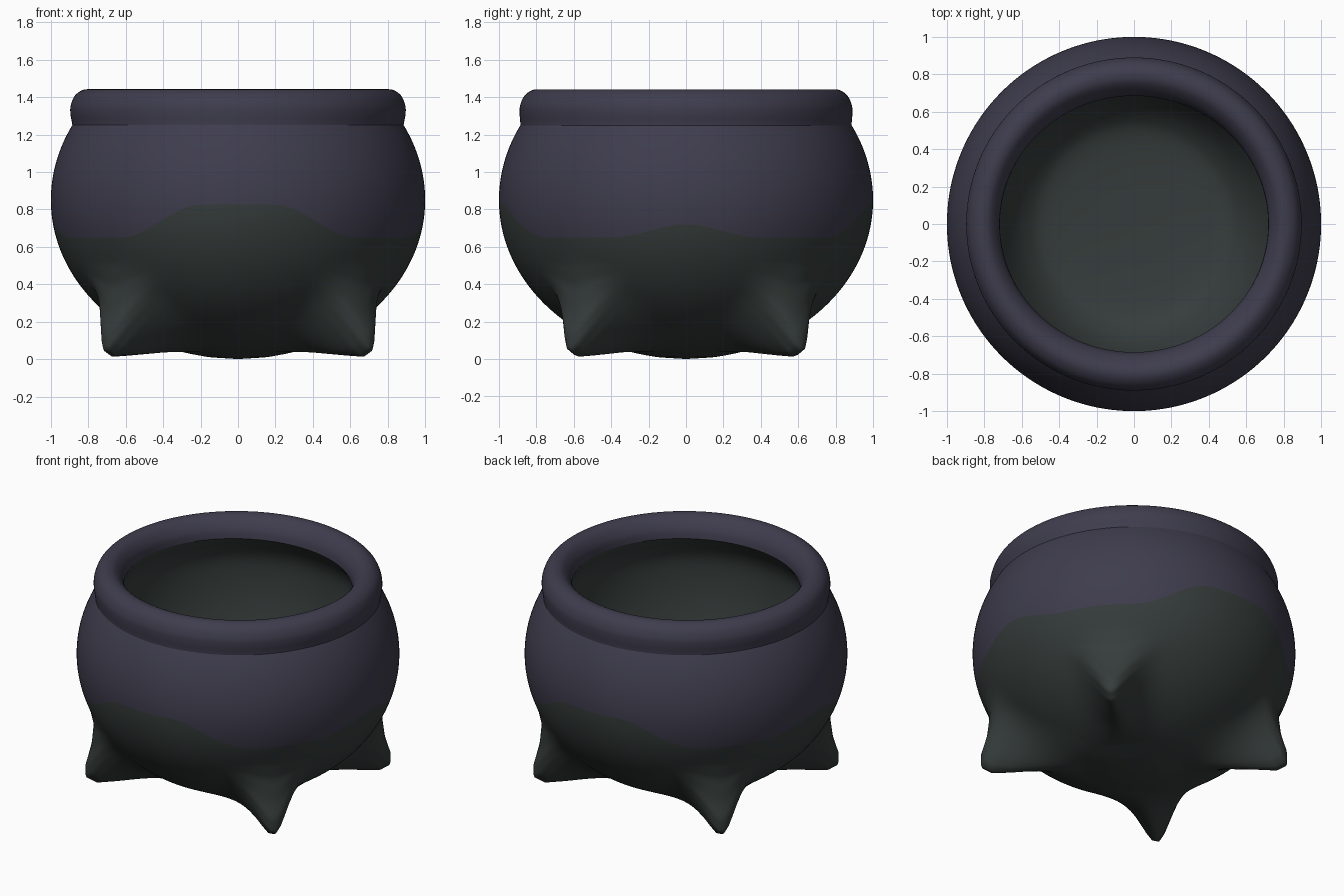
import bpy, bmesh, math

if "Cube" in bpy.data.objects:
    bpy.data.objects.remove(bpy.data.objects["Cube"])

SEG = 160


def material(name, rgb):
    m = bpy.data.materials.new(name)
    m.diffuse_color = (*rgb, 1)
    m.use_nodes = True
    m.node_tree.nodes["Principled BSDF"].inputs["Base Color"].default_value = m.diffuse_color
    return m


purple = material("dusky purple iron", (0.049, 0.046, 0.074))
green = material("sooty green", (0.036, 0.046, 0.044))


def smooth(t):
    t = max(0.0, min(1.0, t))
    return t * t * (3 - 2 * t)


def surface(name, point, rings, mat):
    """Closed ring grid; point(theta, t) gives x, y, z for t in 0..1."""
    bm = bmesh.new()
    rows = [[bm.verts.new(point(2 * math.pi * i / SEG, j / rings)) for i in range(SEG)]
            for j in range(rings + 1)]
    for a, b in zip(rows, rows[1:]):
        for i in range(SEG):
            k = (i + 1) % SEG
            bm.faces.new((a[i], a[k], b[k], b[i]))
    bmesh.ops.remove_doubles(bm, verts=bm.verts, dist=0.0002)
    for f in bm.faces:
        f.smooth = True
    me = bpy.data.meshes.new(name)
    bm.to_mesh(me)
    bm.free()
    me.materials.append(mat)
    ob = bpy.data.objects.new(name, me)
    bpy.context.collection.objects.link(ob)
    return ob


def spline(pts, t):
    """Catmull-Rom through a short profile."""
    n = len(pts) - 1
    i = min(int(t * n), n - 1)
    u = t * n - i
    p0, p1, p2, p3 = (pts[max(0, min(n, i + d))] for d in (-1, 0, 1, 2))
    return [0.5 * (2 * b + (c - a) * u + (2 * a - 5 * b + 4 * c - d) * u * u
                   + (3 * b - a - 3 * c + d) * u ** 3) for a, b, c, d in zip(p0, p1, p2, p3)]


def belly(phi):
    c = math.cos(math.radians(phi))
    return math.sin(math.radians(phi)), 0.85 - (0.85 if phi < 90 else 0.86) * c


# Profile through the middle of a foot: belly angle, radius, height
FOOT = [(0, 0, 0), (9, .156, .011), (18, .31, .04), (30, .52, .036), (42, .76, .018),
        (49, .885, .01), (53, .95, .045), (56, .95, .13), (59, .915, .24),
        (63, .895, .39), (67, .92, .505), (72, .951, .587)]
FOOT_ANGLE = math.radians(41.2)


def foot_profile(phi):
    for a, b in zip(FOOT, FOOT[1:]):
        if phi <= b[0]:
            u = (phi - a[0]) / (b[0] - a[0])
            return a[1] + (b[1] - a[1]) * u, a[2] + (b[2] - a[2]) * u
    return belly(phi)


def body_point(theta, phi):
    """Round belly with four feet drawn out of its underside."""
    r, z = belly(phi)
    fr, fz = foot_profile(phi)
    x, y = abs(math.cos(theta)), abs(math.sin(theta))
    v = fr * abs(math.sin(math.atan2(y, x) - FOOT_ANGLE))
    v = math.sqrt(v * v + 0.0025) - 0.05
    w = max(0.0, 1 - v / 0.34) ** 2.6
    r, z = r + (fr - r) * w, z + (fz - z) * w
    return r * math.cos(theta), r * math.sin(theta), z


def border(theta):
    """Belly angle of the wavy colour border."""
    x, y = abs(math.cos(theta)), abs(math.sin(theta))
    z = 0.65 + 0.175 * smooth((0.64 - x) / 0.44) + 0.07 * smooth((0.4 - y) / 0.4)
    return math.degrees(math.acos((0.85 - z) / 0.85))


TOP = 117.7
# Lower belly with feet, and upper belly
surface("lower_belly_and_feet",
        lambda th, t: body_point(th, border(th) * t), 90, green)
surface("upper_belly",
        lambda th, t: body_point(th, border(th) + (TOP - border(th)) * t), 30, purple)


def lathe(name, pts, rings, mat):
    """Profile of radius, height and depth factor along y."""
    def point(th, t):
        r, z, k = spline(pts, t)
        return r * math.cos(th), r * k * math.sin(th), z
    return surface(name, point, rings, mat)


# Rolled rim, slightly narrower front to back
lathe("rim", [(.8854, 1.2498, 1), (.888, 1.268, .998), (.896, 1.315, .993), (.893, 1.36, .992),
              (.87, 1.41, .99), (.825, 1.44, .988), (.78, 1.436, .983), (.745, 1.405, .975),
              (.722, 1.36, .965), (.717, 1.31, .955)], 45, purple)
# Hollow inside
lathe("inner_bowl", [(.717, 1.31, .955), (.74, 1.265, .97), (.78, 1.2, .99), (.81, 1.1, 1),
                     (.81, .95, 1), (.785, .78, 1), (.735, .6, 1), (.655, .42, 1), (.57, .31, 1),
                     (.47, .255, 1), (.25, .23, 1), (0, .225, 1)], 55, green)
